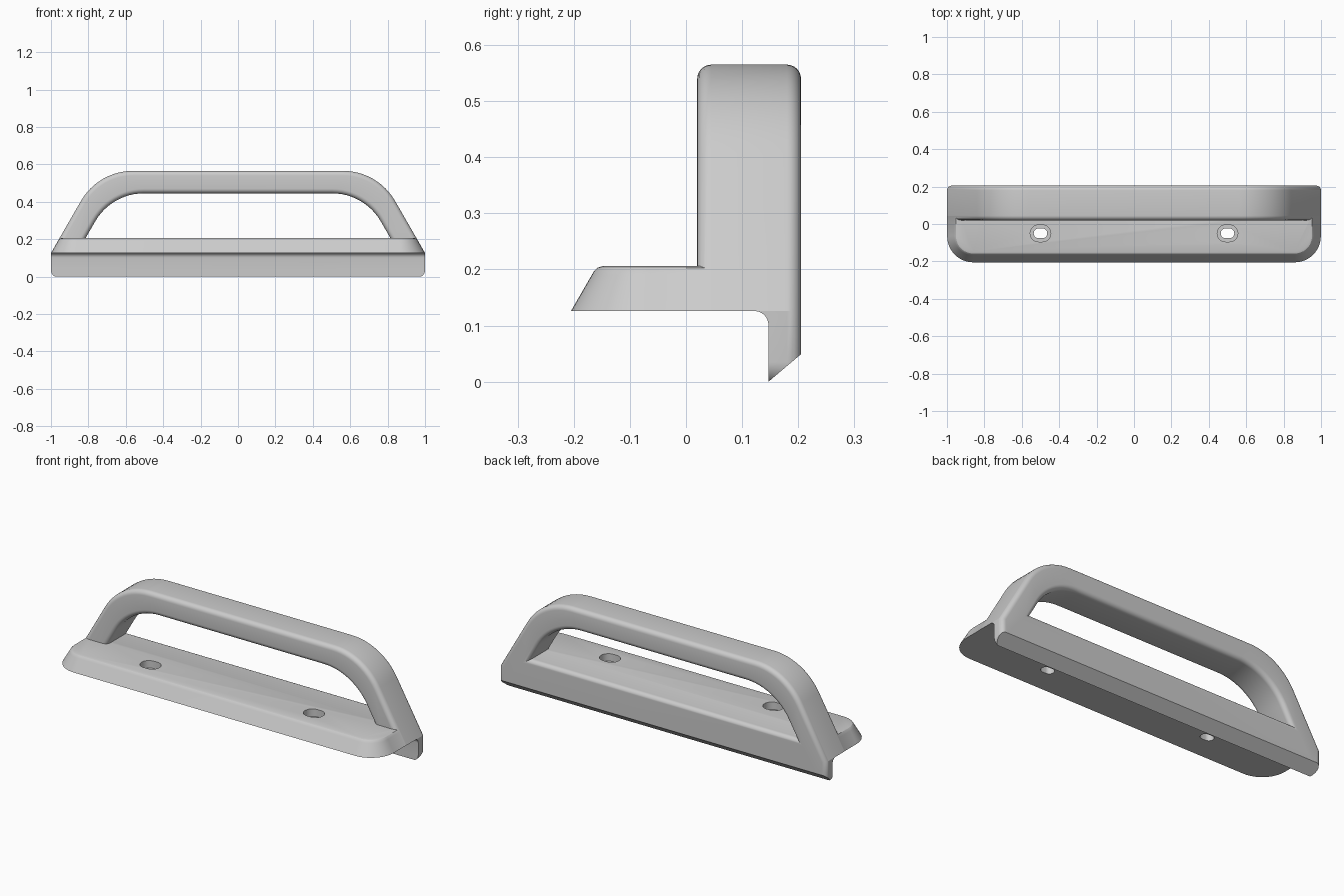
import bpy, bmesh, math
from mathutils import Vector

cube = bpy.data.objects.get("Cube")
if cube:
    bpy.data.objects.remove(cube)

grey = bpy.data.materials.new("plain grey")
grey.use_nodes = True
GREY = (0.6, 0.6, 0.6, 1)
grey.diffuse_color = GREY
grey.node_tree.nodes["Principled BSDF"].inputs["Base Color"].default_value = GREY


def rounded(corners, steps=12):
    """Convex counter-clockwise outline from (x, y, radius) corners."""
    out = []
    for i, (x, y, r) in enumerate(corners):
        p = Vector((x, y))
        a = (Vector(corners[i - 1][:2]) - p).normalized()
        b = (Vector(corners[(i + 1) % len(corners)][:2]) - p).normalized()
        if r == 0:
            out.append(p)
            continue
        half = a.angle(b) / 2
        centre = p + (a + b).normalized() * r / math.sin(half)
        start = p + a * r / math.tan(half) - centre
        turn = math.pi - 2 * half
        for k in range(steps + 1):
            t = turn * k / steps
            c, s = math.cos(t), math.sin(t)
            out.append(centre + Vector((start.x * c - start.y * s,
                                        start.x * s + start.y * c)))
    return out


def inset(loop, d):
    """Move an outline inward by d."""
    out = []
    for i, p in enumerate(loop):
        e = (p - loop[i - 1]).normalized()
        f = (loop[(i + 1) % len(loop)] - p).normalized()
        n, m = Vector((-e.y, e.x)), Vector((-f.y, f.x))
        out.append(p + (n + m) * d / (1 + n.dot(m)))
    return out


def build(name, shells, place):
    """Skin each stack of (outline, height) rings and fill both ends."""
    bm = bmesh.new()
    ends = ([], [])
    for rings in shells:
        rows = [[bm.verts.new(place(p, h)) for p in loop] for loop, h in rings]
        n = len(rows[0])
        for lo, hi in zip(rows, rows[1:]):
            for i in range(n):
                j = (i + 1) % n
                bm.faces.new((lo[i], lo[j], hi[j], hi[i]))
        for row, end in zip((rows[0], rows[-1]), ends):
            end += [bm.edges.get((row[i - 1], row[i])) for i in range(n)]
    for end in ends:
        bmesh.ops.triangle_fill(bm, use_beauty=True, edges=end)
    bmesh.ops.recalc_face_normals(bm, faces=bm.faces)
    mesh = bpy.data.meshes.new(name)
    bm.to_mesh(mesh)
    bm.free()
    mesh.materials.append(grey)
    obj = bpy.data.objects.new(name, mesh)
    bpy.context.collection.objects.link(obj)
    return obj


def on_front(p, h):
    return (p.x, h, p.y)


def on_plan(p, h):
    return (p.x, p.y, h)


def on_side(p, h):
    return (h, p.x, p.y)


# Grip frame with lip: rounded-edge plate with a window
outer = rounded([(-1, -0.005, 0.04), (1, -0.005, 0.04), (1, 0.126, 0),
                 (0.747, 0.565, 0.32), (-0.747, 0.565, 0.32), (-1, 0.126, 0)])
window = rounded([(-0.815, 0.2055, 0), (0.815, 0.2055, 0),
                  (0.677, 0.445, 0.3), (-0.677, 0.445, 0.3)])
FRONT, BACK, R, N = 0.02, 0.205, 0.025, 6


def soft_edges(loop, sign):
    rings = []
    for k in range(N + 1):
        t = math.pi / 2 * k / N
        rings.append((inset(loop, sign * R * (1 - math.sin(t))), R * (1 - math.cos(t))))
    return ([(l, FRONT + d) for l, d in rings]
            + [(l, BACK - d) for l, d in reversed(rings)])


handle = build("handle", [soft_edges(outer, 1), soft_edges(window, -1)], on_front)

# Base slab: sloping sides and rounded front corners
plan = rounded([(-0.999, -0.205, 0.14), (0.999, -0.205, 0.14),
                (0.999, 0.12, 0), (-0.999, 0.12, 0)])
levels = [(-0.009, 0.11), (0, 0.126), (0.037, 0.19), (0.041, 0.197),
          (0.047, 0.203), (0.057, 0.206)]
base = build("base_slab", [[(inset(plan, d), z) for d, z in levels]], on_plan)

# Cutter for the underside, its inner fillet and the sloped lip end
under = [Vector(p) for p in [(-0.5, -0.1), (0.25, -0.1), (0.25, 0.087), (0.147, 0)]]
for k in range(7):
    t = math.pi / 2 * k / 6
    under.append(Vector((0.122 + 0.025 * math.cos(t), 0.101 + 0.025 * math.sin(t))))
under.append(Vector((-0.5, 0.126)))
cutters = [build("underside_cutter", [[(under, -1.2), (under, 1.2)]], on_side)]

# Cutters for the two stepped screw slots
for side in (-1, 1):
    for w, h, bottom in ((0.055, 0.045, 0.165), (0.036, 0.026, 0.05)):
        x, y = side * 0.5, -0.05
        r = h - 0.0005
        slot = rounded([(x - w, y - h, r), (x + w, y - h, r),
                        (x + w, y + h, r), (x - w, y + h, r)], 8)
        cutters.append(build("slot_cutter", [[(slot, bottom), (slot, 0.25)]], on_plan))

# Join and cut
for tool, op in [(base, 'UNION')] + [(c, 'DIFFERENCE') for c in cutters]:
    mod = handle.modifiers.new(op.lower(), 'BOOLEAN')
    mod.operation, mod.object, mod.solver = op, tool, 'EXACT'
bpy.context.view_layer.objects.active = handle
bpy.ops.object.select_all(action='DESELECT')
handle.select_set(True)
for mod in list(handle.modifiers):
    bpy.ops.object.modifier_apply(modifier=mod.name)
for tool in [base] + cutters:
    bpy.data.objects.remove(tool)

bpy.ops.object.shade_smooth_by_angle(angle=math.radians(28))
